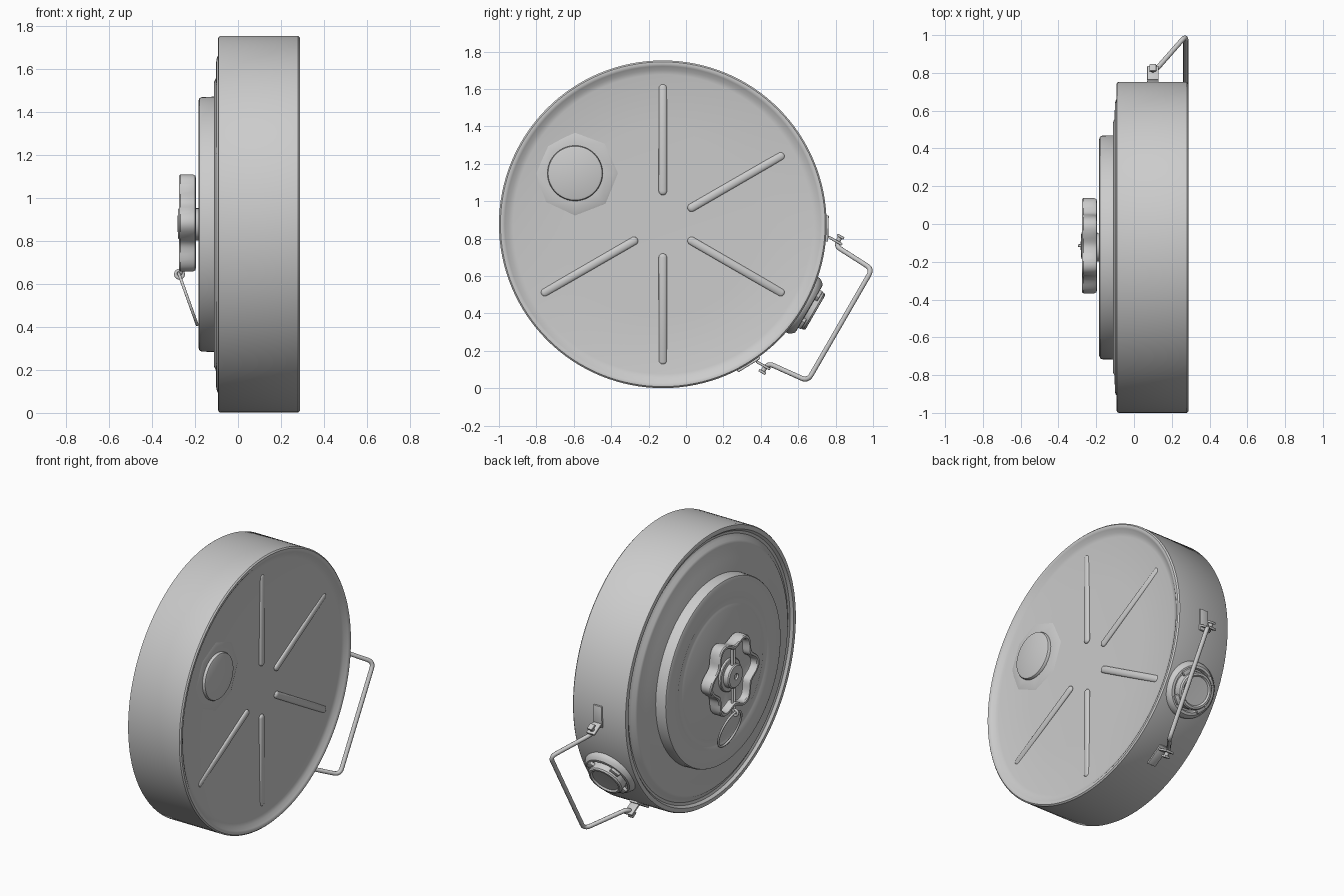
import bpy, bmesh, math
from mathutils import Matrix, Vector

if "Cube" in bpy.data.objects:
    bpy.data.objects.remove(bpy.data.objects["Cube"])

CY, CZ, R = -0.124, 0.877, 0.876
# Drum frame: local X is the drum axis. Side frame: X outward, Y along the rim, Z = world x.
DRUM = Matrix.Translation((0, CY, CZ))
c, s = math.cos(math.radians(30)), 0.5
SIDE = DRUM @ Matrix(((0, 0, 1, 0), (c, s, 0, 0), (-s, c, 0, 0), (0, 0, 0, 1)))


def finish(name, bm, mat, angle=35):
    bmesh.ops.remove_doubles(bm, verts=bm.verts, dist=1e-5)
    bm.transform(mat)
    bmesh.ops.recalc_face_normals(bm, faces=bm.faces)
    me = bpy.data.meshes.new(name)
    bm.to_mesh(me)
    bm.free()
    ob = bpy.data.objects.new(name, me)
    bpy.context.collection.objects.link(ob)
    smooth(ob, angle)
    return ob


def smooth(ob, angle=35):
    bpy.ops.object.select_all(action='DESELECT')
    ob.select_set(True)
    bpy.context.view_layer.objects.active = ob
    bpy.ops.object.shade_smooth_by_angle(angle=math.radians(angle))


def lathe(name, profile, mat, segs=96, lobe=lambda r, t: r):
    """Revolve (axial, radius) points around local X."""
    bm = bmesh.new()
    rings = []
    for i in range(segs):
        t = 2 * math.pi * i / segs
        rings.append([bm.verts.new((a, lobe(r, t) * math.cos(t), lobe(r, t) * math.sin(t)))
                      for a, r in profile])
    for i in range(segs):
        p, q = rings[i], rings[(i + 1) % segs]
        for j in range(len(profile) - 1):
            bm.faces.new((p[j], p[j + 1], q[j + 1], q[j]))
    return finish(name, bm, mat)


def box(name, centre, size, mat, bevel=0.005):
    bm = bmesh.new()
    bmesh.ops.create_cube(bm, size=1, matrix=Matrix.Translation(centre) @ Matrix.Diagonal((*size, 1)))
    bmesh.ops.bevel(bm, geom=bm.edges[:], offset=bevel, segments=2, affect='EDGES', profile=0.5)
    return finish(name, bm, mat)


def wire(name, pts, radius, mat, closed=False, fillet=0.0):
    """Round wire through points, with optional rounded corners."""
    pts = [Vector(p) for p in pts]
    path = pts
    if fillet:
        path = [pts[0]]
        for a, b, d in zip(pts, pts[1:], pts[2:]):
            p, q = b + (a - b).normalized() * fillet, b + (d - b).normalized() * fillet
            for k in range(7):
                t = k / 6
                path.append(p * (1 - t) ** 2 + b * 2 * t * (1 - t) + q * t * t)
        path.append(pts[-1])
    cu = bpy.data.curves.new(name, 'CURVE')
    cu.dimensions = '3D'
    cu.bevel_depth, cu.bevel_resolution, cu.use_fill_caps = radius, 3, True
    sp = cu.splines.new('POLY')
    sp.points.add(len(path) - 1)
    for v, p in zip(sp.points, path):
        v.co = (*(mat @ p), 1)
    sp.use_cyclic_u = closed
    ob = bpy.data.objects.new(name, cu)
    bpy.context.collection.objects.link(ob)
    bpy.ops.object.select_all(action='DESELECT')
    ob.select_set(True)
    bpy.context.view_layer.objects.active = ob
    bpy.ops.object.convert(target='MESH')
    smooth(bpy.context.view_layer.objects.active, 50)


# Drum shell with rolled rims, rear groove and shallow dished face
lathe("drum_body", [
    (0.25, 0), (0.256, 0.5), (0.262, 0.80), (0.268, 0.825), (0.283, 0.845), (0.289, 0.856),
    (0.288, 0.868), (0.280, R), (-0.082, R), (-0.090, 0.871), (-0.093, 0.862), (-0.092, 0.845),
    (-0.076, 0.832), (-0.072, 0.815), (-0.08, 0.795), (-0.096, 0.78), (-0.101, 0.765),
    (-0.103, 0.68), (-0.112, 0.66), (-0.112, 0)], DRUM, 128)

# Raised rear pressure plate with an embossed ring
lathe("pressure_plate", [
    (-0.10, 0.594), (-0.168, 0.592), (-0.179, 0.587), (-0.184, 0.575), (-0.184, 0.47),
    (-0.178, 0.455), (-0.175, 0.435), (-0.178, 0.415), (-0.184, 0.40), (-0.184, 0)], DRUM, 128)

# Radial ribs on the face; the sixth position holds the plug
for k, deg in enumerate((90, 30, -30, -90, -150)):
    bm = bmesh.new()
    bmesh.ops.create_uvsphere(bm, u_segments=16, v_segments=12, radius=0.022)
    for v in bm.verts:
        v.co.y += 0.275 if v.co.y > 1e-6 else -0.275
        v.co.y += 0.453
        v.co.x = v.co.x * 0.6 + 0.256
    finish(f"face_rib_{k + 1}", bm, DRUM @ Matrix.Rotation(math.radians(deg), 4, 'X'))

# Round plug on the face with its sloped octagonal surround
PLUG = Matrix.Translation((0, -0.593, 1.15))
lathe("face_plug_surround", [(0.252, 0.235), (0.260, 0.215), (0.264, 0.16), (0.264, 0)], PLUG, 8)
lathe("face_plug", [(0.25, 0.148), (0.274, 0.148), (0.281, 0.144), (0.285, 0.134), (0.287, 0)], PLUG, 64)

# Six-lobed hollow knob on a short shaft
lathe("knob_shaft", [(-0.18, 0.075), (-0.21, 0.075)], DRUM, 48)
lathe("lobed_knob", [
    (-0.195, 0), (-0.195, 0.205), (-0.199, 0.22), (-0.21, 0.225), (-0.268, 0.225), (-0.275, 0.219),
    (-0.275, 0.204), (-0.268, 0.198), (-0.228, 0.195), (-0.225, 0.185), (-0.225, 0)],
    Matrix.Translation((0, -0.115, 0.883)), 144,
    lambda r, t: r + (0.027 * math.cos(6 * t) if r > 0.15 else 0))
KNOB = Matrix.Translation((0, -0.115, 0.88))
lathe("knob_hub", [(-0.22, 0.105), (-0.238, 0.105), (-0.242, 0.10), (-0.242, 0.078), (-0.272, 0.075),
                   (-0.279, 0.068), (-0.281, 0.02), (-0.272, 0.015), (-0.272, 0)], KNOB, 48)

# Safety pin across the knob with a hanging pull ring
for k, dy in enumerate((-0.01, 0.01)):
    wire(f"safety_pin_leg_{k + 1}", [(-0.256, dy, 0.19), (-0.258, dy, -0.21), (-0.27, 0, -0.235)], 0.009, KNOB)
N = 48
wire("pin_eye", [(-0.272 + 0.018 * math.cos(a), 0.0, -0.235 + 0.018 * math.sin(a))
                 for a in (2 * math.pi * i / 16 for i in range(16))], 0.008, KNOB, True)
wire("pull_ring", [(-0.233 - 0.043 * math.cos(a), 0.1 * math.sin(a), -0.35 + 0.12 * math.cos(a))
                   for a in (2 * math.pi * i / N for i in range(N))], 0.007, KNOB, True)

# Side filler plug: flange, cap and locking tabs
SP = SIDE @ Matrix.Translation((0, 0, 0.1))
lathe("side_plug_flange", [(0.835, 0.172), (0.872, 0.17), (0.89, 0.16), (0.902, 0.148), (0.904, 0.132),
                           (0.885, 0.124), (0.88, 0)], SP, 64)
lathe("side_plug_cap", [(0.87, 0.115), (0.932, 0.113), (0.941, 0.106), (0.942, 0.094),
                        (0.932, 0.086), (0.93, 0)], SP, 64)
for k in range(4):
    m = SP @ Matrix.Rotation(math.radians(45 + 90 * k), 4, 'X')
    box(f"side_plug_tab_{k + 1}", (0.91, 0.118, 0), (0.022, 0.04, 0.06), m)

# Wire carrying handle, swung towards the face
wire("carry_handle", [(0.856, 0.425, 0.1), (0.856, 0.362, 0.1), (1.09, 0.352, 0.274),
                      (1.09, -0.338, 0.274), (0.856, -0.362, 0.1), (0.856, -0.415, 0.1)],
     0.0135, SIDE, fillet=0.04)

# Handle brackets: strip on the drum plus a pierced lug, mirrored
for name, sg in (("upper", 1), ("lower", -1)):
    m = DRUM @ Matrix.Rotation(math.radians(-30 + sg * 28.5), 4, 'X')
    box(f"{name}_bracket_strip", (0.879, 0, 0.0), (0.014, 0.14, 0.06),
        m @ Matrix(((0, 0, 1, 0.1), (1, 0, 0, 0), (0, 1, 0, 0), (0, 0, 0, 1))), 0.004)
    box(f"{name}_bracket_lug", (0.842, sg * 0.385, 0.1), (0.085, 0.014, 0.06), SIDE, 0.004)
    box(f"{name}_handle_stop", (0.856, sg * 0.418, 0.1), (0.042, 0.014, 0.036), SIDE, 0.004)
